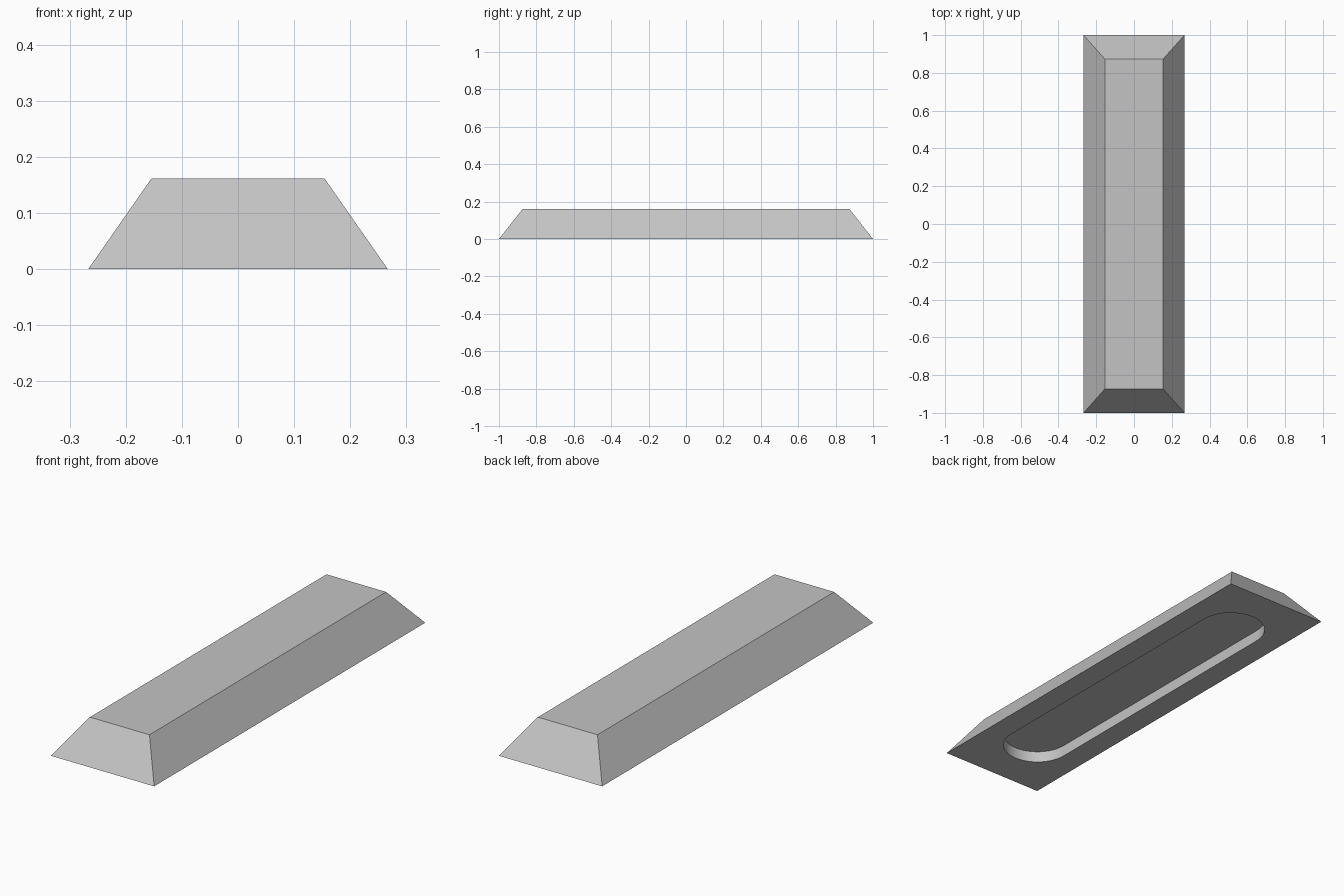
import bpy
import bmesh
import math

cube = bpy.data.objects.get("Cube")
if cube:
    bpy.data.objects.remove(cube, do_unlink=True)

BASE_X, BASE_Y = 0.267, 1.0
TOP_X, TOP_Y, HEIGHT = 0.154, 0.873, 0.162
SLOT_R, SLOT_Y, SLOT_DEPTH = 0.154, 0.68, 0.053
ARC_STEPS = 24

# Plain grey metal
grey = bpy.data.materials.new("plain_grey")
grey.use_nodes = True
colour = (0.55, 0.55, 0.55, 1)
grey.diffuse_color = colour
grey.node_tree.nodes["Principled BSDF"].inputs["Base Color"].default_value = colour


def rectangle(x, y):
    return [(-x, -y), (x, -y), (x, y), (-x, y)]


def stadium(radius, half_straight):
    points = []
    for centre, start in ((half_straight, 0), (-half_straight, math.pi)):
        for i in range(ARC_STEPS + 1):
            a = start + math.pi * i / ARC_STEPS
            points.append((radius * math.cos(a), centre + radius * math.sin(a)))
    return points


def loft(name, low, high, z_low, z_high):
    """Closed solid between two outlines with equal point counts."""
    bm = bmesh.new()
    bottom = [bm.verts.new((x, y, z_low)) for x, y in low]
    top = [bm.verts.new((x, y, z_high)) for x, y in high]
    bm.faces.new(bottom[::-1])
    bm.faces.new(top)
    n = len(low)
    for i in range(n):
        j = (i + 1) % n
        bm.faces.new((bottom[i], bottom[j], top[j], top[i]))
    mesh = bpy.data.meshes.new(name)
    bm.to_mesh(mesh)
    bm.free()
    mesh.materials.append(grey)
    obj = bpy.data.objects.new(name, mesh)
    bpy.context.collection.objects.link(obj)
    return obj


# Tapered bar
bar = loft("tapered_bar", rectangle(BASE_X, BASE_Y), rectangle(TOP_X, TOP_Y), 0, HEIGHT)

# Round-ended recess in the underside
outline = stadium(SLOT_R, SLOT_Y)
cutter = loft("recess_cutter", outline, outline, -0.1, SLOT_DEPTH)

cut = bar.modifiers.new("underside_recess", "BOOLEAN")
cut.operation = "DIFFERENCE"
cut.solver = "EXACT"
cut.object = cutter
bpy.ops.object.select_all(action="DESELECT")
bar.select_set(True)
bpy.context.view_layer.objects.active = bar
bpy.ops.object.modifier_apply(modifier=cut.name)
bpy.data.objects.remove(cutter, do_unlink=True)

# Smooth the curved recess wall, keep the corners crisp
bpy.ops.object.shade_smooth_by_angle(angle=math.radians(30))
